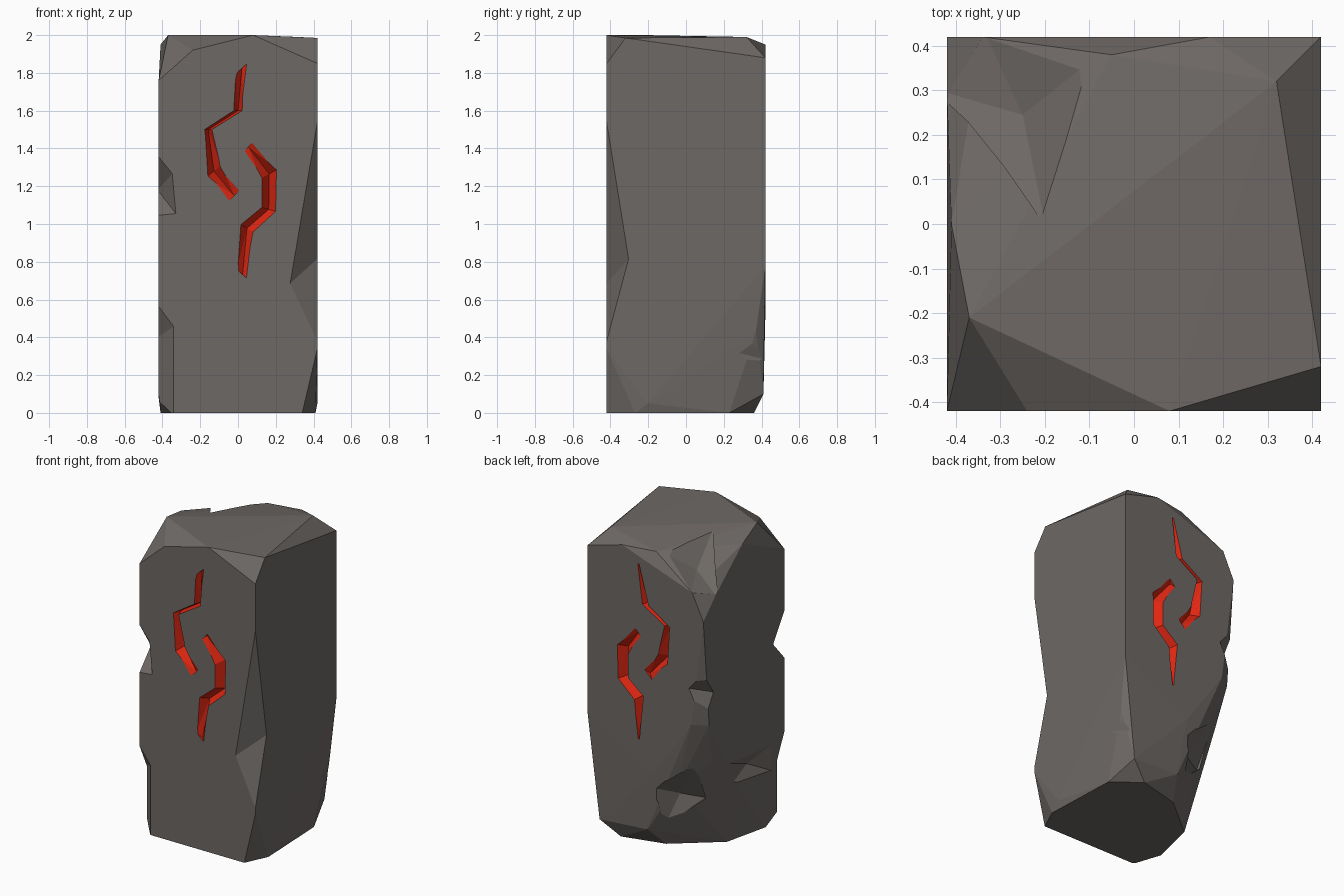
import bpy, bmesh
from mathutils import Vector

if "Cube" in bpy.data.objects:
    bpy.data.objects.remove(bpy.data.objects["Cube"])


def material(name, color):
    m = bpy.data.materials.new(name)
    m.diffuse_color = (*color, 1)
    m.use_nodes = True
    m.node_tree.nodes["Principled BSDF"].inputs["Base Color"].default_value = m.diffuse_color
    return m


STONE = material("grey stone", (0.155, 0.14, 0.13))
RED = material("glowing red", (0.75, 0.02, 0.006))


def finish(bm, name, index=0):
    bmesh.ops.recalc_face_normals(bm, faces=bm.faces)
    for f in bm.faces:
        f.material_index = index
        f.smooth = False
    me = bpy.data.meshes.new(name)
    bm.to_mesh(me)
    bm.free()
    me.materials.append(STONE)
    me.materials.append(RED)
    ob = bpy.data.objects.new(name, me)
    bpy.context.collection.objects.link(ob)
    return ob


def hull(name, points):
    bm = bmesh.new()
    for p in points:
        bm.verts.new(p)
    res = bmesh.ops.convex_hull(bm, input=bm.verts[:])
    junk = [v for v in res["geom_interior"] + res["geom_unused"]
            if isinstance(v, bmesh.types.BMVert) and v.is_valid]
    bmesh.ops.delete(bm, geom=list(set(junk)), context="VERTS")
    bmesh.ops.dissolve_limit(bm, angle_limit=0.01, verts=bm.verts[:], edges=bm.edges[:])
    return finish(bm, name)


def groove(name, pairs, side, depth=0.06):
    """V-shaped channel: each pair is the left and right rim of one section."""
    bm = bmesh.new()
    rows = []
    for i, (l, r) in enumerate(pairs):
        mx, mz = (l[0] + r[0]) / 2, (l[1] + r[1]) / 2
        d = 0.02 if i in (0, len(pairs) - 1) else depth
        rows.append([bm.verts.new(p) for p in (
            (l[0], side * 0.43, l[1]), (r[0], side * 0.43, r[1]),
            (mx, side * (0.42 - d), mz))])
    for a, b in zip(rows, rows[1:]):
        for i in range(3):
            j = (i + 1) % 3
            bm.faces.new((a[i], a[j], b[j], b[i]))
    bm.faces.new(rows[0])
    bm.faces.new(rows[-1])
    bmesh.ops.triangulate(bm, faces=bm.faces[:])
    return finish(bm, name, 1)


# Rough block, seen as the hull of its main corners
top = [(-.42, -.42, 1.76), (-.24, -.42, 1.92), (.08, -.42, 2), (.42, -.32, 1.985),
       (.32, .32, 1.99), (.42, .42, 1.88), (.17, .42, 1.95), (-.05, .38, 1.95),
       (-.18, -.05, 1.99), (-.37, -.21, 2), (-.41, 0, 1.95), (-.34, .42, 1.77),
       (-.42, .29, 1.73), (-.42, .42, 1.6), (.42, -.42, 1.85)]
low = [(-.33, .42, .9), (-.42, .36, .9), (-.06, .42, .51), (0, .40, .12),
       (-.39, .28, .62), (-.2, .38, .44), (-.42, 0, .3), (-.42, -.24, .08),
       (.42, .42, .78), (.41, .37, .43), (.38, .37, .26), (.34, .41, .1),
       (-.42, -.42, .1), (.42, -.42, .34), (.42, -.2, .05)]
base = [(.34, -.42, 0), (.41, -.27, 0), (.39, .23, 0), (.22, .36, 0),
        (-.06, .29, 0), (-.34, .06, 0), (-.41, -.24, 0), (-.35, -.42, 0)]
pillar = hull("stone_pillar", top + low + base)

# Chips broken off the edges; the last point of each lies outside the block
chips = [
    [(.425, -.425, 1.6), (.27, -.425, .68), (.425, -.30, .82), (.425, -.425, .35), (.6, -.6, .9)],
    [(-.425, -.425, 1.37), (-.345, -.425, 1.27), (-.325, -.425, 1.05),
     (-.425, -.30, 1.18), (-.425, -.425, 1.04), (-.6, -.6, 1.2)],
    [(-.425, -.425, .58), (-.335, -.425, .46), (-.335, -.425, -.02),
     (-.425, -.34, .4), (-.425, -.34, -.02), (-.6, -.6, .3)],
    [(-.425, .425, 1.27), (-.31, .425, 1.14), (-.425, .31, 1.1), (-.42, .425, .92), (-.6, .6, 1.1)],
    [(-.425, .17, .58), (-.425, -.30, .53), (-.425, -.30, .35), (-.425, .15, .42),
     (-.37, -.1, .46), (-.6, -.1, .45)],
    [(.425, .40, .46), (.425, .23, .33), (.425, .38, .14), (.36, .43, .28), (.6, .6, .3)],
    [(-.32, .36, .62), (-.06, .43, .42), (-.16, .29, .36), (-.3, .22, .34), (-.1, .36, .16),
     (-.5, .6, .4)],
    [(-.44, .30, 1.72), (-.34, .44, 1.77), (-.25, .245, 1.83), (-.20, 0, 2.0),
     (-.08, .38, 1.96), (-.5, .5, 2.1)],
]
cutters = [hull("chip_cutter", c) for c in chips]

# Two hooked strokes carved in the front and in the back
upper = [((-.016, 1.79), (.058, 1.86)), ((-.026, 1.6), (.026, 1.6)), ((-.18, 1.5), (-.135, 1.5)),
         ((-.165, 1.25), (-.09, 1.31)), ((-.06, 1.11), (.02, 1.19))]
lower = [((.025, 1.375), (.085, 1.44)), ((.12, 1.24), (.21, 1.29)), ((.12, 1.09), (.205, 1.065)),
         ((.01, 1.0), (.085, .955)), ((-.007, .76), (.055, .705))]
cutters += [groove("upper_stroke_cutter", upper, -1), groove("lower_stroke_cutter", lower, -1)]
# On the back the outer ends run out to points
upper_back = [((.042, 1.85), (.058, 1.86))] + upper[1:]
lower_back = lower[:-1] + [((.04, .71), (.055, .705))]
cutters += [groove("upper_stroke_cutter", upper_back, 1), groove("lower_stroke_cutter", lower_back, 1)]

# Carve, then drop the cutters
for c in cutters:
    mod = pillar.modifiers.new("carve", "BOOLEAN")
    mod.operation = "DIFFERENCE"
    mod.solver = "EXACT"
    mod.object = c
bpy.context.view_layer.update()
carved = bpy.data.meshes.new_from_object(pillar.evaluated_get(bpy.context.evaluated_depsgraph_get()))
pillar.modifiers.clear()
pillar.data = carved
for c in cutters:
    bpy.data.objects.remove(c)
